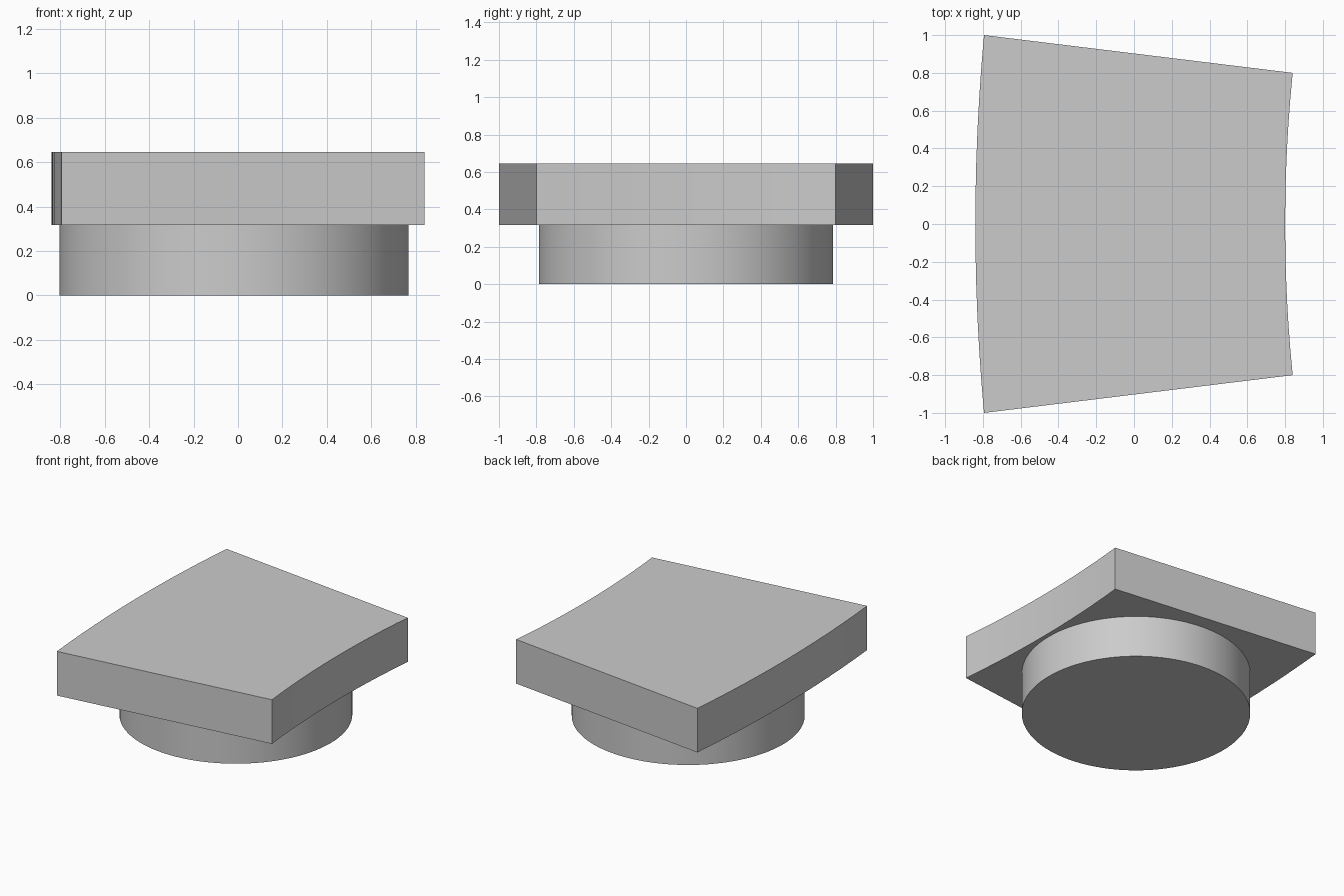
import bpy, bmesh, math

cube = bpy.data.objects.get("Cube")
if cube:
    bpy.data.objects.remove(cube, do_unlink=True)

# Single grey finish
grey = bpy.data.materials.new("plain grey")
grey.use_nodes = True
colour = (0.6, 0.6, 0.6, 1)
grey.diffuse_color = colour
grey.node_tree.nodes["Principled BSDF"].inputs["Base Color"].default_value = colour


def arc(x_mid, bow, half, steps=12):
    """Shallow curved edge running from -half to +half in y."""
    ys = [half * (2 * i / steps - 1) for i in range(steps + 1)]
    return [(x_mid + bow * (y / half) ** 2, y) for y in ys]


def prism(name, outline, bottom, top):
    """Extrude a closed plan outline between two heights."""
    bm = bmesh.new()
    face = bm.faces.new([bm.verts.new((x, y, bottom)) for x, y in outline])
    result = bmesh.ops.extrude_face_region(bm, geom=[face])
    verts = [g for g in result["geom"] if isinstance(g, bmesh.types.BMVert)]
    bmesh.ops.translate(bm, verts=verts, vec=(0, 0, top - bottom))
    bmesh.ops.recalc_face_normals(bm, faces=bm.faces)
    mesh = bpy.data.meshes.new(name)
    bm.to_mesh(mesh)
    bm.free()
    mesh.materials.append(grey)
    obj = bpy.data.objects.new(name, mesh)
    bpy.context.collection.objects.link(obj)
    bpy.ops.object.select_all(action="DESELECT")
    obj.select_set(True)
    bpy.context.view_layer.objects.active = obj
    bpy.ops.object.shade_smooth_by_angle(angle=math.radians(30))


# Tapered slab with two curved ends
prism("curved_slab", arc(-0.84, 0.046, 1.0) + arc(0.80, 0.04, 0.8)[::-1], 0.316, 0.645)

# Round base
sides, radius = 96, 0.787
turns = [2 * math.pi * i / sides for i in range(sides)]
prism("round_base", [(radius * math.cos(a) - 0.018, radius * math.sin(a)) for a in turns], 0, 0.316)
